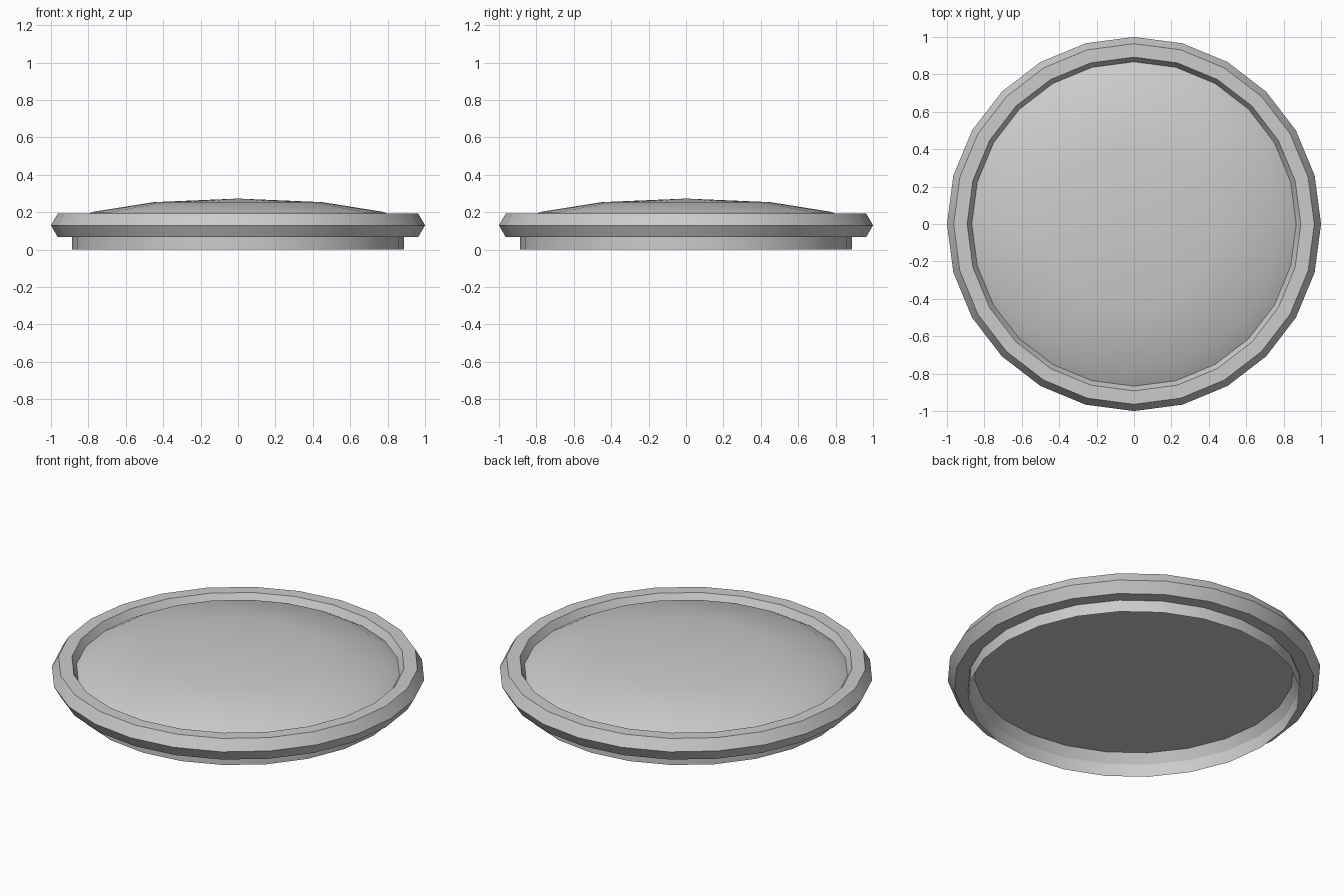
import bpy
import bmesh
from math import sin, cos, pi, radians

SIDES = 24
MID = 0.13  # height of the rim's widest edge

if "Cube" in bpy.data.objects:
    bpy.data.objects.remove(bpy.data.objects["Cube"], do_unlink=True)

grey = bpy.data.materials.new("plain grey")
grey.use_nodes = True
grey.diffuse_color = (0.6, 0.6, 0.6, 1)
grey.node_tree.nodes["Principled BSDF"].inputs["Base Color"].default_value = (0.6, 0.6, 0.6, 1)


def finish(name, bm):
    """Turn a bmesh into a shaded object with the grey material."""
    mesh = bpy.data.meshes.new(name)
    bm.to_mesh(mesh)
    bm.free()
    mesh.materials.append(grey)
    obj = bpy.data.objects.new(name, mesh)
    bpy.context.collection.objects.link(obj)
    bpy.ops.object.select_all(action='DESELECT')
    obj.select_set(True)
    bpy.context.view_layer.objects.active = obj
    bpy.ops.object.shade_smooth_by_angle(angle=radians(30))


def lathe(name, profile, closed=False, solid=True):
    """Spin (radius, height) points around z; radius 0 becomes a pole."""
    bm = bmesh.new()
    rings = []
    for r, z in profile:
        if r == 0:
            rings.append([bm.verts.new((0, 0, z))] * SIDES)
        else:
            rings.append([bm.verts.new((r * cos(2 * pi * i / SIDES), r * sin(2 * pi * i / SIDES), z))
                          for i in range(SIDES)])
    pairs = list(zip(rings, rings[1:]))
    if closed:
        pairs.append((rings[-1], rings[0]))
    for a, b in pairs:
        for i in range(SIDES):
            j = (i + 1) % SIDES
            corners = list(dict.fromkeys((a[i], a[j], b[j], b[i])))
            bm.faces.new(corners)
    if solid:
        if not closed:
            bm.faces.new(rings[0][::-1])
        bmesh.ops.recalc_face_normals(bm, faces=bm.faces[:])
    finish(name, bm)


# Six-sided ring around the edge
R, TUBE = 0.928, 0.072
lathe("rim", [(R + TUBE * cos(k * pi / 3), MID + TUBE * sin(k * pi / 3)) for k in range(6)], closed=True)

# Shallow dome with a flat underside
steps = [k * pi / 6 for k in range(3)]
lathe("dome", [(0.9 * cos(a), MID + 0.143 * sin(a)) for a in steps] + [(0, MID + 0.143)])

# Thin open skirt below the rim
lathe("skirt", [(0.888, 0), (0.888, MID)], solid=False)
